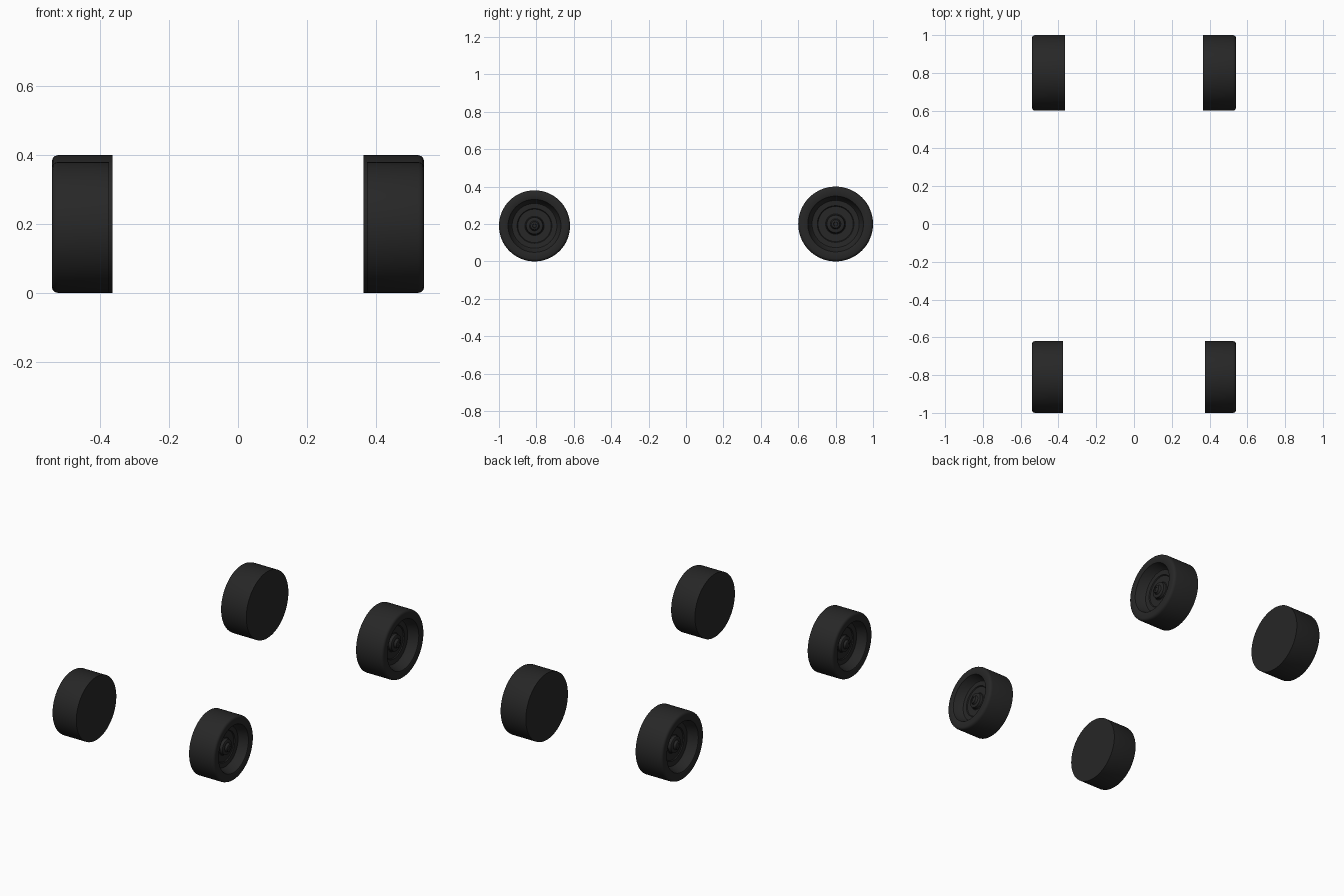
import bpy, math

if "Cube" in bpy.data.objects:
    bpy.data.objects.remove(bpy.data.objects["Cube"])

rubber = bpy.data.materials.new("black rubber")
rubber.diffuse_color = (0.02, 0.02, 0.02, 1)
rubber.use_nodes = True
rubber.node_tree.nodes["Principled BSDF"].inputs["Base Color"].default_value = rubber.diffuse_color
SEG = 64

# Half section: (radius / wheel radius, depth inward from the outer face / wheel radius)
PROFILE = [
    (0.93, 0.0), (0.965, 0.013), (0.988, 0.04), (1.0, 0.085),   # rounded shoulder
]
FACE = [
    (0.93, 0.0), (0.77, 0.0), (0.745, 0.012), (0.73, 0.04),     # sidewall and rim lip
    (0.66, 0.27), (0.63, 0.30),                                 # deep barrel
    (0.49, 0.31), (0.47, 0.335), (0.27, 0.335), (0.25, 0.32),   # dished disc
    (0.235, 0.24), (0.21, 0.225), (0.14, 0.225), (0.125, 0.21), # hub
    (0.11, 0.16), (0.09, 0.15), (0.06, 0.15), (0.05, 0.17),     # axle nut
]


def wheel(name, side, y, r, x_out, x_in):
    width = x_out - x_in
    pts = [(0, width)] + [(r, width)]
    pts += [(a * r, d * r) for a, d in reversed(PROFILE)]
    pts += [(a * r, d * r) for a, d in FACE[1:]] + [(0, 0.17 * r)]
    verts, rings = [], []
    for rad, d in pts:
        x = side * (x_out - d)
        n = 1 if rad == 0 else SEG
        rings.append(range(len(verts), len(verts) + n))
        for i in range(n):
            t = 2 * math.pi * i / SEG
            verts.append((x, y + rad * math.cos(t), r + rad * math.sin(t)))
    faces = []
    for a, b in zip(rings, rings[1:]):
        for i in range(SEG):
            j = (i + 1) % SEG
            if len(a) == 1:
                f = (a[0], b[j], b[i])
            elif len(b) == 1:
                f = (a[i], a[j], b[0])
            else:
                f = (a[i], a[j], b[j], b[i])
            faces.append(f if side < 0 else f[::-1])
    me = bpy.data.meshes.new(name)
    me.from_pydata(verts, [], [f[::-1] for f in faces])
    me.materials.append(rubber)
    ob = bpy.data.objects.new(name, me)
    bpy.context.collection.objects.link(ob)
    bpy.ops.object.select_all(action='DESELECT')
    ob.select_set(True)
    bpy.context.view_layer.objects.active = ob
    # consistent outward normals
    bpy.ops.object.mode_set(mode='EDIT')
    bpy.ops.mesh.select_all(action='SELECT')
    bpy.ops.mesh.normals_make_consistent(inside=False)
    bpy.ops.object.mode_set(mode='OBJECT')
    bpy.ops.object.shade_smooth_by_angle(angle=math.radians(35))


# Smaller front pair and larger rear pair
for side, label in ((-1, "left"), (1, "right")):
    wheel("front_wheel_" + label, side, -0.81, 0.19, 0.54, 0.375)
    wheel("rear_wheel_" + label, side, 0.80, 0.20, 0.54, 0.365)
